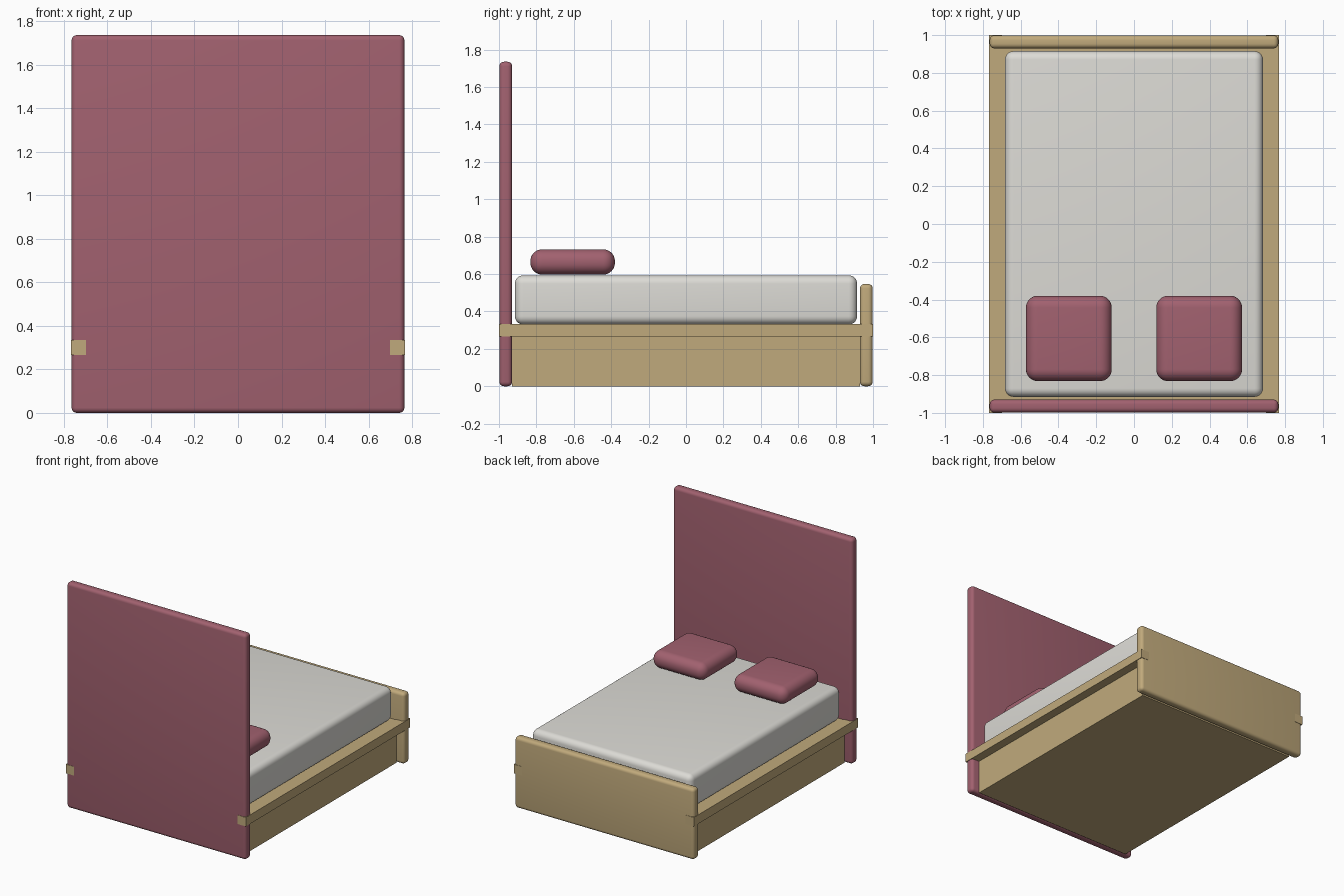
import bpy
import math

if "Cube" in bpy.data.objects:
    bpy.data.objects.remove(bpy.data.objects["Cube"])


def material(name, rgb):
    m = bpy.data.materials.new(name)
    m.diffuse_color = (*rgb, 1)
    m.use_nodes = True
    m.node_tree.nodes["Principled BSDF"].inputs["Base Color"].default_value = m.diffuse_color
    return m


WOOD = material("wood", (0.53, 0.40, 0.20))
FABRIC = material("rose_fabric", (0.36, 0.12, 0.16))
LINEN = material("linen", (0.72, 0.71, 0.67))


def box(name, lo, hi, mat, bevel=0, segments=5):
    """Box between two corners, with optional rounded edges."""
    bpy.ops.mesh.primitive_cube_add(
        size=1, location=[(a + b) / 2 for a, b in zip(lo, hi)])
    ob = bpy.context.object
    ob.name = name
    ob.scale = [b - a for a, b in zip(lo, hi)]
    bpy.ops.object.transform_apply(location=False, rotation=False, scale=True)
    ob.data.materials.append(mat)
    if bevel:
        mod = ob.modifiers.new("rounding", 'BEVEL')
        mod.width = bevel
        mod.segments = segments
        bpy.ops.object.modifier_apply(modifier=mod.name)
        bpy.ops.object.shade_smooth_by_angle(angle=math.radians(35))
    return ob


# Tall upholstered headboard and low wooden footboard
box("headboard", (-0.764, -0.998, 0), (0.764, -0.93, 1.735), FABRIC, 0.024)
box("footboard", (-0.764, 0.93, 0), (0.764, 0.998, 0.547), WOOD, 0.024)

# Solid base, set in under the rails
box("base", (-0.698, -0.93, 0), (0.698, 0.93, 0.33), WOOD)

# Mattress
box("mattress", (-0.683, -0.915, 0.33), (0.683, 0.915, 0.593), LINEN, 0.045, 6)

# Side rails running through both boards, and a pillow on each side
for side, s in (("left", -1), ("right", 1)):
    xs = sorted((s * 0.698, s * 0.767))
    box(side + "_rail", (xs[0], -1, 0.265), (xs[1], 1, 0.334), WOOD)
    xs = sorted((s * 0.118, s * 0.572))
    box(side + "_pillow", (xs[0], -0.832, 0.597), (xs[1], -0.38, 0.732),
        FABRIC, 0.063, 8)
